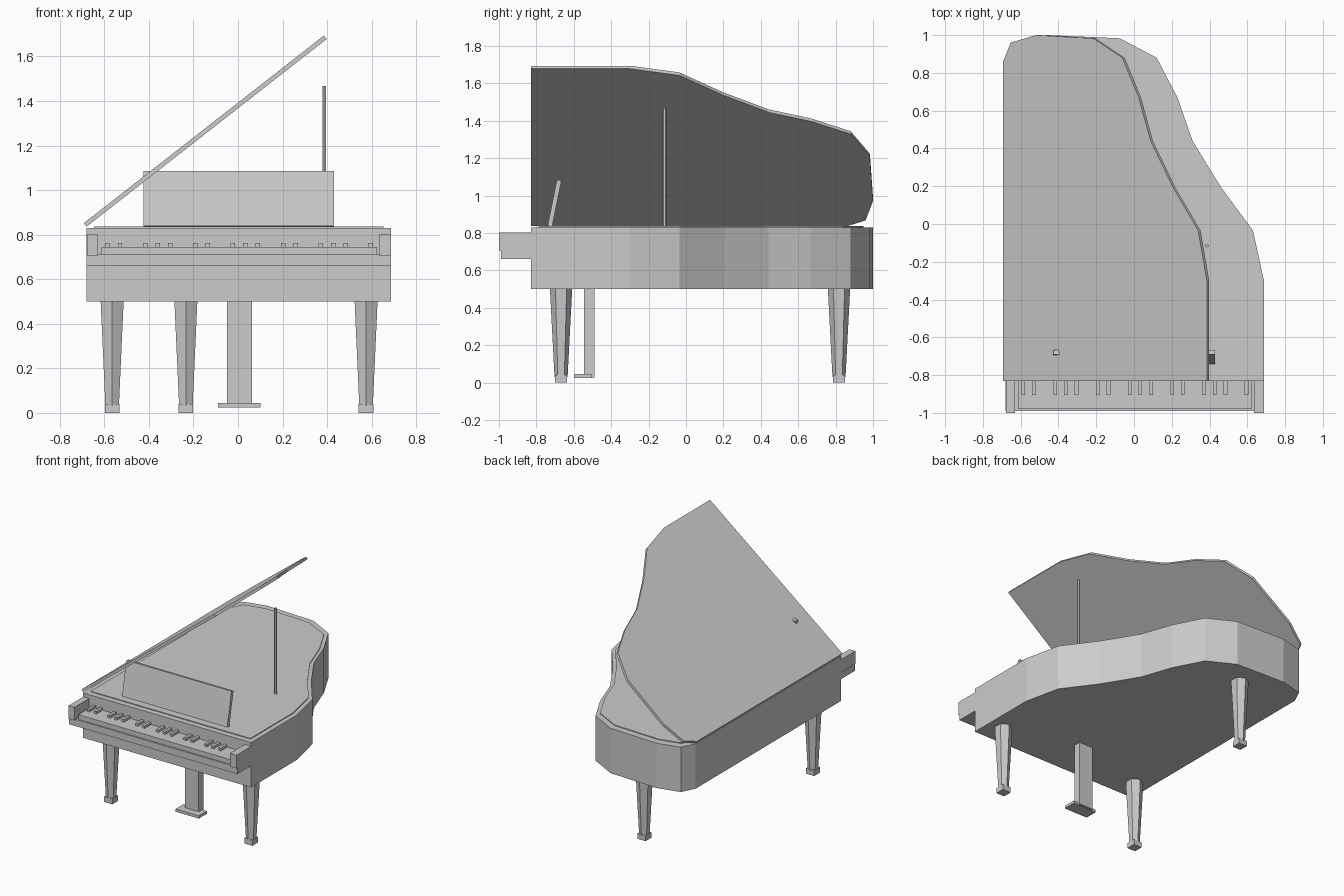
import bpy, bmesh, math
from mathutils import Matrix, Vector

if "Cube" in bpy.data.objects:
    bpy.data.objects.remove(bpy.data.objects["Cube"])

# Plan outline of the case, seen from above
OUTLINE = [(-0.68, -0.83), (0.688, -0.83), (0.688, -0.30), (0.63, -0.035),
           (0.46, 0.195), (0.31, 0.44), (0.23, 0.67), (0.12, 0.88),
           (-0.075, 0.983), (-0.46, 1.0), (-0.63, 0.96), (-0.68, 0.86)]


def finish(name, bm):
    bmesh.ops.recalc_face_normals(bm, faces=bm.faces)
    mesh = bpy.data.meshes.new(name)
    bm.to_mesh(mesh)
    bm.free()
    ob = bpy.data.objects.new(name, mesh)
    bpy.context.collection.objects.link(ob)
    return ob


def slab(name, pts, z0, z1):
    bm = bmesh.new()
    face = bm.faces.new([bm.verts.new((x, y, z0)) for x, y in pts])
    new = bmesh.ops.extrude_face_region(bm, geom=[face], use_keep_orig=True)["geom"]
    for v in new:
        if isinstance(v, bmesh.types.BMVert):
            v.co.z = z1
    return finish(name, bm)


def add_box(bm, x0, x1, y0, y1, z0, z1):
    mat = (Matrix.Translation(((x0 + x1) / 2, (y0 + y1) / 2, (z0 + z1) / 2))
           @ Matrix.Diagonal((x1 - x0, y1 - y0, z1 - z0, 1)))
    bmesh.ops.create_cube(bm, size=1, matrix=mat)


def box(name, *dims):
    bm = bmesh.new()
    add_box(bm, *dims)
    return finish(name, bm)


def hex_post(name, x, y, z0, z1, r0, r1):
    bm = bmesh.new()
    bmesh.ops.create_cone(bm, cap_ends=True, segments=6, radius1=r0, radius2=r1,
                          depth=z1 - z0)
    # turn one corner towards the front
    start = max(bm.verts, key=lambda v: v.co.xy.length).co
    turn = math.pi / 2 - math.atan2(start.y, start.x)
    bm.transform(Matrix.Translation((x, y, (z0 + z1) / 2)) @ Matrix.Rotation(turn, 4, 'Z'))
    return finish(name, bm)


# Case and the slightly raised inner board
slab("case", OUTLINE, 0.5, 0.83)
slab("soundboard", [(x * 0.95, y * 0.95) for x, y in OUTLINE], 0.82, 0.836)

# Open lid, hinged on the left edge
lid = slab("lid", [(x + 0.68, y) for x, y in OUTLINE], 0.0, 0.02)
lid.location = (-0.68, 0, 0.836)
lid.rotation_euler.y = -math.radians(38)
hex_post("lid_prop", 0.387, -0.115, 0.83, 1.467, 0.01, 0.01)

# Keyboard
box("key_bed", -0.68, 0.688, -0.99, -0.82, 0.66, 0.71)
box("left_cheek", -0.678, -0.63, -1.0, -0.82, 0.705, 0.802)
box("right_cheek", 0.635, 0.688, -1.0, -0.82, 0.705, 0.802)
box("white_keys", -0.613, 0.625, -0.98, -0.82, 0.70, 0.745)
bm = bmesh.new()
for i in range(22):
    if i % 7 in (0, 1, 3, 4, 5):
        x = -0.586 + 0.0563 * i
        add_box(bm, x - 0.01, x + 0.01, -0.905, -0.82, 0.74, 0.763)
finish("black_keys", bm)

# Leaning music desk
desk = box("music_desk", -0.425, 0.43, -0.0125, 0.0125, -0.125, 0.125)
desk.location = (0, -0.703, 0.96)
desk.rotation_euler.x = -math.radians(11.5)

# Legs with square feet
for name, x, y in (("front_left", -0.565, -0.668), ("front_right", 0.575, -0.668),
                   ("back", -0.234, 0.818)):
    hex_post(name + "_leg", x, y, 0.03, 0.51, 0.035, 0.06)
    box(name + "_foot", x - 0.033, x + 0.033, y - 0.033, y + 0.033, 0, 0.04)

# Pedal column and plate
box("pedal_column", -0.05, 0.062, -0.545, -0.49, 0.027, 0.51)
box("pedal_plate", -0.09, 0.1, -0.598, -0.505, 0.025, 0.045)
